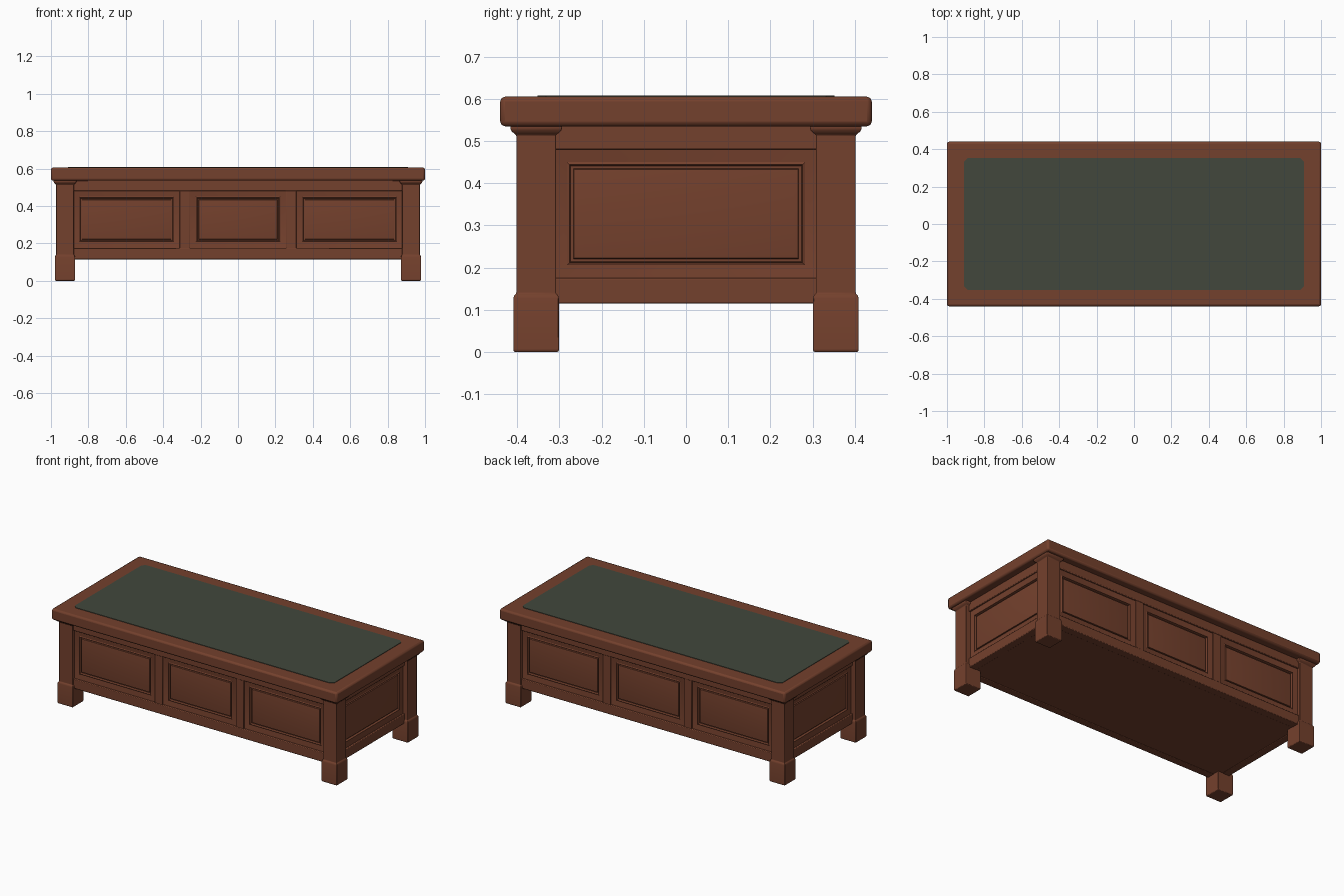
import bpy, bmesh, math
from mathutils import Matrix, Vector

default = bpy.data.objects.get("Cube")
if default:
    bpy.data.objects.remove(default, do_unlink=True)


def material(name, rgb):
    m = bpy.data.materials.new(name)
    m.use_nodes = True
    m.diffuse_color = (*rgb, 1)
    m.node_tree.nodes["Principled BSDF"].inputs["Base Color"].default_value = (*rgb, 1)
    return m


WOOD = material("reddish brown wood", (0.175, 0.052, 0.026))
FELT = material("dark green inlay", (0.054, 0.064, 0.045))


def finish(name, bm, mat, bevel=0, segments=2):
    bmesh.ops.recalc_face_normals(bm, faces=bm.faces)
    mesh = bpy.data.meshes.new(name)
    bm.to_mesh(mesh)
    bm.free()
    mesh.materials.append(mat)
    obj = bpy.data.objects.new(name, mesh)
    bpy.context.collection.objects.link(obj)
    if bevel:
        mod = obj.modifiers.new("soft_edges", "BEVEL")
        mod.width, mod.segments = bevel, segments
    bpy.ops.object.select_all(action="DESELECT")
    obj.select_set(True)
    bpy.context.view_layer.objects.active = obj
    bpy.ops.object.shade_smooth_by_angle(angle=math.radians(35))
    return obj


def box(name, x, y, z, mat=WOOD, bevel=0.004, turn=Matrix()):
    """Box from (min, max) ranges, optionally turned about z."""
    bm = bmesh.new()
    bmesh.ops.create_cube(bm, size=1)
    for v in bm.verts:
        v.co = turn @ Vector([r[0] if c < 0 else r[1] for c, r in zip(v.co, (x, y, z))])
    return finish(name, bm, mat, bevel)


def loft(name, rings, matrix, bevel=0):
    """Join rectangles (half width, half height, level) and cap both ends."""
    bm = bmesh.new()
    loops = [[bm.verts.new(matrix @ Vector((sx * w, sy * h, d)))
              for sx, sy in ((-1, -1), (1, -1), (1, 1), (-1, 1))] for w, h, d in rings]
    for a, b in zip(loops, loops[1:]):
        for i in range(4):
            j = (i + 1) % 4
            bm.faces.new((a[i], a[j], b[j], b[i]))
    bm.faces.new(loops[0])
    bm.faces.new(loops[-1])
    return finish(name, bm, WOOD, bevel)


# Tabletop with rounded edges
box("tabletop", (-1, 1), (-0.44, 0.44), (0.535, 0.605), bevel=0.011)

# Inlay sheet with clipped corners
bm = bmesh.new()
HX, HY, C = 0.91, 0.352, 0.02
outline = []
for sx, sy in ((1, 1), (-1, 1), (-1, -1), (1, -1)):
    pair = [(sx * HX, sy * (HY - C)), (sx * (HX - C), sy * HY)]
    outline += pair if sx * sy > 0 else pair[::-1]
sheet = bm.faces.new([bm.verts.new((x, y, 0.603)) for x, y in outline])
raised = bmesh.ops.extrude_face_region(bm, geom=[sheet])["geom"]
bmesh.ops.translate(bm, vec=(0, 0, 0.005),
                    verts=[g for g in raised if isinstance(g, bmesh.types.BMVert)])
finish("tabletop_inlay", bm, FELT)

# Legs: stepped foot, plain shaft, moulded cap
LEG = [(0.051, 0), (0.054, 0.004), (0.054, 0.127), (0.052, 0.134), (0.047, 0.139),
       (0.047, 0.514), (0.052, 0.518), (0.058, 0.523), (0.061, 0.528), (0.061, 0.537)]
for sx, side in ((-1, "right"), (1, "left")):
    for sy, end in ((-1, "front"), (1, "back")):
        loft(f"{end}_{side}_leg", [(r, r, z) for r, z in LEG],
             Matrix.Translation((sx * 0.925, sy * 0.355, 0)), bevel=0.003)

# Inner carcass with a flat underside
box("carcass", (-0.915, 0.915), (-0.355, 0.355), (0.117, 0.54), bevel=0)

# Panel section: (inset from the bay edge, depth behind the rails)
PANEL = [(0, 0.04), (0, 0.01), (0.03, 0.016), (0.036, 0.013), (0.039, 0.026),
         (0.045, 0.026), (0.047, 0.018), (0.056, 0.016)]
LOW, HIGH = 0.176, 0.48


def wall(name, angle, face, half, bays):
    """Rails, stiles and raised panels on one side of the carcass."""
    turn = Matrix.Rotation(angle, 4, "Z")
    span = (-half, half)
    box(name + "_top_rail", span, (-face, -face + 0.05), (HIGH, 0.537), turn=turn)
    box(name + "_bottom_rail", span, (-face, -face + 0.05), (0.115, LOW), turn=turn)
    for (_, a), (b, _) in zip(bays, bays[1:]):
        box(name + "_stile", (a, b), (-face + 0.003, -face + 0.05),
            (LOW - 0.006, HIGH + 0.006), bevel=0.003, turn=turn)
    for a, b in bays:
        place = (turn @ Matrix.Translation(((a + b) / 2, -face, (LOW + HIGH) / 2))
                 @ Matrix.Rotation(math.pi / 2, 4, "X"))
        w, h = (b - a) / 2, (HIGH - LOW) / 2
        loft(name + "_panel", [(w - i, h - i, -d) for i, d in PANEL], place)


LONG_BAYS = [(-0.88, -0.312), (-0.256, 0.256), (0.312, 0.88)]
for name, angle in (("front", 0), ("back", math.pi)):
    wall(name, angle, 0.393, 0.885, LONG_BAYS)
for name, angle in (("left", math.pi / 2), ("right", -math.pi / 2)):
    wall(name, angle, 0.952, 0.315, [(-0.312, 0.312)])
